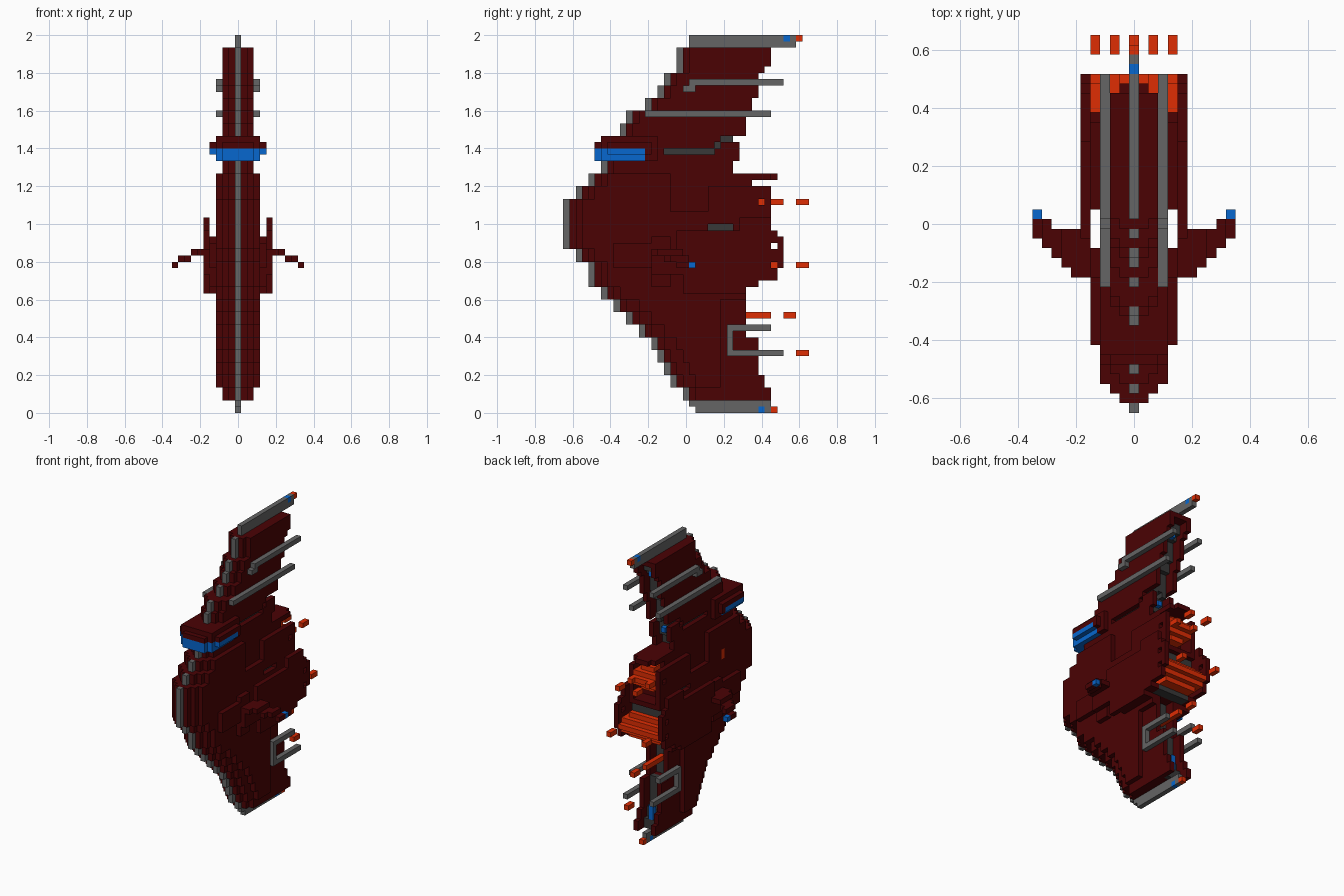
import bpy
import bmesh

cube = bpy.data.objects.get("Cube")
if cube:
    bpy.data.objects.remove(cube, do_unlink=True)

U = 1 / 30  # edge length of one block
COLOURS = {
    "dark_red": (0.070, 0.0006, 0.0012),
    "grey": (0.13, 0.13, 0.13),
    "dark_grey": (0.04, 0.04, 0.04),
    "blue": (0.002, 0.135, 0.62),
    "orange": (0.74, 0.026, 0.001),
}
MATS = {}
for name, rgb in COLOURS.items():
    m = bpy.data.materials.new(name)
    m.use_nodes = True
    m.diffuse_color = (*rgb, 1)
    m.node_tree.nodes["Principled BSDF"].inputs["Base Color"].default_value = (*rgb, 1)
    MATS[name] = m

cells = {}  # (x, y, z) block -> (part, colour)


def fill(part, colour, x, y, z, sides=(1, -1)):
    """Fill a box of blocks, mirrored in x; each range is (first, end)."""
    for i in range(*x):
        for j in range(*y):
            for k in range(*z):
                for s in sides:
                    cells[(s * i, j, k)] = (part, colour)


def carve(x, y, z):
    for i in range(*x):
        for j in range(*y):
            for k in range(*z):
                for s in (i, -i):
                    cells.pop((s, j, k), None)


# Hull rows: bottom, top, leading edge, trailing edge, outermost layer
ROWS = [
    (57, 58, 18, 33, 2), (55, 57, 18, 33, 2), (54, 55, 18, 32, 2), (52, 54, 16, 31, 2),
    (50, 52, 15, 31, 2), (48, 50, 13, 30, 2), (46, 48, 10, 29, 2),
    (44, 46, 9, 29, 2), (43, 44, 6, 27, 2), (40, 43, 6, 28, 2), (38, 40, 6, 27, 2),
    (37, 38, 4, 34, 3), (36, 37, 4, 33, 3), (34, 36, 2, 33, 3),
    (26, 34, 0, 33, 3), (24, 26, 2, 33, 3), (20, 24, 4, 31, 3),
    (18, 20, 6, 29, 3), (16, 18, 8, 29, 3), (14, 16, 10, 29, 3),
    (12, 14, 12, 29, 3), (10, 12, 14, 31, 3), (8, 10, 15, 31, 3),
    (6, 8, 16, 31, 3), (4, 6, 17, 32, 3), (2, 4, 19, 33, 2),
]
for z0, z1, lead, trail, outer in ROWS:
    part = "upper_fin" if z0 >= 44 else "hull" if z0 >= 20 else "lower_fin"
    for i in range(outer + 1):
        low_skin = i == 3 and z0 < 18
        end = min(trail, 25) if low_skin else trail
        fill(part, "dark_red", (i, i + 1), (lead + i + low_skin, end), (z0, z1))
    fill("leading_spine", "grey", (0, 1), (lead, lead + 1), (z0, z1))
    # dark core recessed between the rear edges
    if 38 <= z0 < 57 or z0 < 20:
        carve((0, 2), (trail - 2, trail), (z0, z1))
        fill("rear_core", "dark_grey", (0, 2), (trail - 3, trail - 2), (z0, z1))

# Step in the outer skin between the front armour and the engines
carve((3, 4), (17, 23), (32, 38))
carve((3, 4), (23, 34), (36, 38))
carve((2, 3), (33, 34), (37, 38))

# Tip blades with lights
fill("top_blade", "grey", (0, 1), (20, 37), (58, 60))
fill("top_blade_light", "blue", (0, 1), (35, 36), (59, 60))
fill("top_blade_flame", "orange", (0, 1), (37, 38), (59, 60))
fill("bottom_blade", "grey", (0, 1), (20, 33), (1, 2))
fill("bottom_blade", "grey", (0, 1), (21, 33), (0, 1))
fill("bottom_blade_light", "blue", (0, 1), (31, 32), (0, 1))
fill("bottom_blade_flame", "orange", (0, 1), (33, 34), (0, 1))

# Cockpit: blue canopy band under a red cap, rounded at the front
for j in range(5, 15):
    w = 4 if j > 13 else min(j - 2, 5)
    fill("cockpit", "dark_red", (0, w), (j, j + 1), (42, 43))
    if j > 5:
        fill("cockpit", "dark_red", (0, min(w, 4)), (j, j + 1), (43, 44))
    part, band = ("canopy", "blue") if j < 13 else ("cockpit", "dark_red")
    fill(part, band, (0, w), (j, j + 1), (41, 42))
    fill(part, band, (0, min(w, 4)), (j, j + 1), (40, 41))

# Recessed dark channels in the sides
for y, z in (((16, 24), (41, 42)), ((24, 25), (42, 43)), ((25, 27), (43, 44))):
    carve((2, 3), y, z)
    fill("side_channel", "dark_grey", (1, 2), y, z)
carve((3, 4), (23, 27), (29, 30))
fill("mid_channel", "dark_grey", (2, 3), (23, 27), (29, 30))

# Small marker light on the right flank
fill("flank_light", "orange", (3, 4), (12, 13), (31, 33), sides=(-1,))

# Raised side armour, with a gap behind the wing roots
fill("side_armour", "dark_red", (4, 5), (8, 17), (23, 27))
fill("side_armour", "dark_red", (4, 5), (14, 17), (20, 28))
fill("side_armour", "dark_red", (5, 6), (14, 31), (22, 26))
fill("side_armour", "dark_red", (5, 6), (19, 29), (19, 22))
fill("side_armour", "dark_red", (4, 5), (21, 29), (19, 28))
fill("side_armour", "dark_red", (5, 6), (18, 34), (26, 29))
fill("side_armour", "dark_red", (5, 6), (28, 33), (29, 31))

# Engine housings: hollow rear bays with outer walls
carve((0, 4), (30, 36), (20, 29))
carve((0, 3), (30, 36), (29, 37))
fill("lower_engine_housing", "dark_red", (0, 6), (28, 30), (21, 28))
fill("lower_engine_housing", "dark_red", (5, 6), (30, 35), (23, 28))
fill("lower_engine_housing", "dark_red", (5, 6), (30, 34), (21, 23))
fill("lower_engine_housing", "dark_red", (4, 6), (29, 31), (20, 21))
fill("lower_engine_housing", "dark_red", (0, 4), (29, 33), (28, 29))
fill("engine_divider", "dark_grey", (0, 4), (29, 32), (26, 28))
fill("engine_floor", "dark_grey", (0, 4), (29, 31), (20, 21))
carve((5, 6), (33, 34), (26, 27))

# Upper exhaust: stepped glowing block with two jets and side ports
fill("upper_exhaust", "orange", (0, 2), (30, 32), (31, 36))
fill("upper_exhaust", "orange", (0, 3), (30, 33), (32, 35))
fill("upper_exhaust", "orange", (0, 3), (33, 34), (33, 34))
fill("upper_exhaust", "orange", (2, 3), (34, 35), (33, 34))
carve((3, 4), (31, 32), (33, 34))
fill("upper_exhaust_spark", "orange", (2, 3), (37, 39), (33, 34))

# Lower exhaust: wider stepped block seen through side ports
fill("lower_exhaust", "orange", (0, 4), (30, 33), (21, 26))
fill("lower_exhaust", "orange", (0, 5), (31, 34), (22, 25))
fill("lower_exhaust", "orange", (0, 5), (34, 35), (23, 24))
carve((5, 6), (33, 34), (23, 24))
fill("lower_exhaust_spark", "orange", (4, 5), (37, 39), (23, 24))

# Central thrusters on the lower fin
fill("fin_exhaust", "orange", (0, 1), (27, 33), (15, 16))
fill("fin_exhaust_spark", "orange", (0, 1), (35, 37), (15, 16))
fill("fin_exhaust_spark", "orange", (0, 1), (37, 39), (9, 10))

# Rear running lights
for y, z0, z1 in ((30, 54, 55), (26, 41, 42), (30, 4, 7)):
    fill("rear_light", "blue", (0, 1), (y, y + 1), (z0, z1))

# Side rails on the upper fin
fill("long_rail", "grey", (3, 4), (13, 33), (47, 48))
fill("short_rail", "grey", (3, 4), (20, 35), (52, 53))
fill("short_rail", "grey", (3, 4), (19, 21), (51, 52))

# Forked pipes beside the lower fin
fill("forked_pipe", "grey", (3, 4), (26, 33), (13, 14))
fill("forked_pipe", "grey", (3, 4), (26, 27), (10, 13))
fill("forked_pipe", "grey", (3, 4), (26, 35), (9, 10))

# Drooping wings: x range, y range, height
for x, y, z in (((6, 7), (14, 19), 25), ((7, 8), (15, 19), 25),
                ((8, 9), (16, 19), 24), ((9, 10), (17, 20), 24),
                ((10, 11), (18, 20), 23)):
    fill("wing", "dark_red", x, y, (z, z + 1))
fill("wing_light", "blue", (10, 11), (20, 21), (23, 24))

# Turn the blocks of each part into a mesh of exposed faces
SIDES = [(a, s) for a in range(3) for s in (-1, 1)]
parts = {}
for cell, (part, colour) in cells.items():
    parts.setdefault((part, colour), []).append(cell)

for (part, colour), blocks in parts.items():
    bm = bmesh.new()
    verts = {}
    for c in blocks:
        for axis, sign in SIDES:
            near = list(c)
            near[axis] += sign
            if tuple(near) in cells:
                continue
            ring = []
            for p, q in ((0, 0), (1, 0), (1, 1), (0, 1)):
                v = list(c)
                v[axis] += sign > 0
                v[(axis + 1) % 3] += p
                v[(axis + 2) % 3] += q
                key = tuple(v)
                if key not in verts:
                    verts[key] = bm.verts.new(((key[0] - 0.5) * U, (key[1] - 19.5) * U, key[2] * U))
                ring.append(verts[key])
            bm.faces.new(ring if sign > 0 else ring[::-1])
    mesh = bpy.data.meshes.new(part)
    bm.to_mesh(mesh)
    bm.free()
    mesh.materials.append(MATS[colour])
    bpy.context.collection.objects.link(bpy.data.objects.new(part, mesh))
